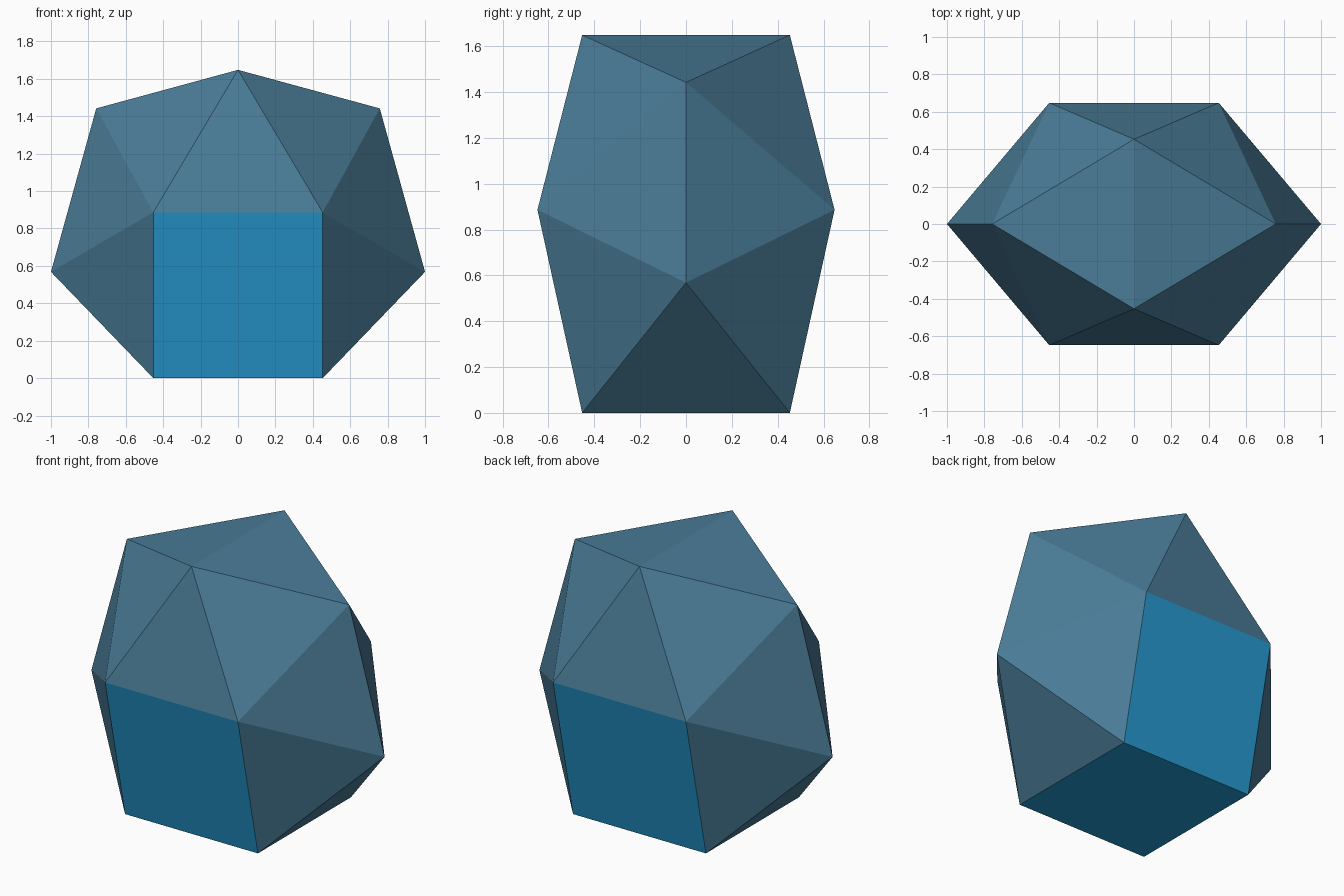
import bpy, bmesh

if "Cube" in bpy.data.objects:
    bpy.data.objects.remove(bpy.data.objects["Cube"])


def material(name, rgb):
    # sRGB 0-255 to linear
    m = bpy.data.materials.new(name)
    lin = [((c / 255 + 0.055) / 1.055) ** 2.4 for c in rgb]
    m.diffuse_color = (*lin, 1)
    m.use_nodes = True
    m.node_tree.nodes["Principled BSDF"].inputs["Base Color"].default_value = m.diffuse_color
    return m


slate = material("slate blue", (74, 124, 151))
blue = material("bright blue", (38, 155, 211))

bm = bmesh.new()
signs = (-1, 1)

# Corner rings, mirrored in x and y
base = {(s, t): bm.verts.new((0.453 * s, 0.453 * t, 0)) for s in signs for t in signs}
waist = {(s, t): bm.verts.new((0.453 * s, 0.648 * t, 0.886)) for s in signs for t in signs}
side = {s: bm.verts.new((s, 0, 0.568)) for s in signs}
shoulder = {s: bm.verts.new((0.758 * s, 0, 1.442)) for s in signs}
crown = {t: bm.verts.new((0, 0.453 * t, 1.648)) for t in signs}

# Square faces: bottom, front and back
bm.faces.new([base[k] for k in ((-1, -1), (1, -1), (1, 1), (-1, 1))])
for t in signs:
    bm.faces.new((base[-1, t], base[1, t], waist[1, t], waist[-1, t]))
    bm.faces.new((waist[-1, t], waist[1, t], crown[t]))

# Triangles on each side and each quarter
for s in signs:
    bm.faces.new((base[s, -1], base[s, 1], side[s]))
    bm.faces.new((crown[-1], crown[1], shoulder[s]))
    for t in signs:
        bm.faces.new((base[s, t], waist[s, t], side[s]))
        bm.faces.new((waist[s, t], side[s], shoulder[s]))
        bm.faces.new((waist[s, t], shoulder[s], crown[t]))

bmesh.ops.recalc_face_normals(bm, faces=bm.faces[:])

# Squares are bright, triangles are slate
for f in bm.faces:
    f.material_index = 1 if len(f.verts) == 4 else 0

mesh = bpy.data.meshes.new("faceted_solid")
bm.to_mesh(mesh)
bm.free()
mesh.materials.append(slate)
mesh.materials.append(blue)
bpy.context.collection.objects.link(bpy.data.objects.new("faceted_solid", mesh))
